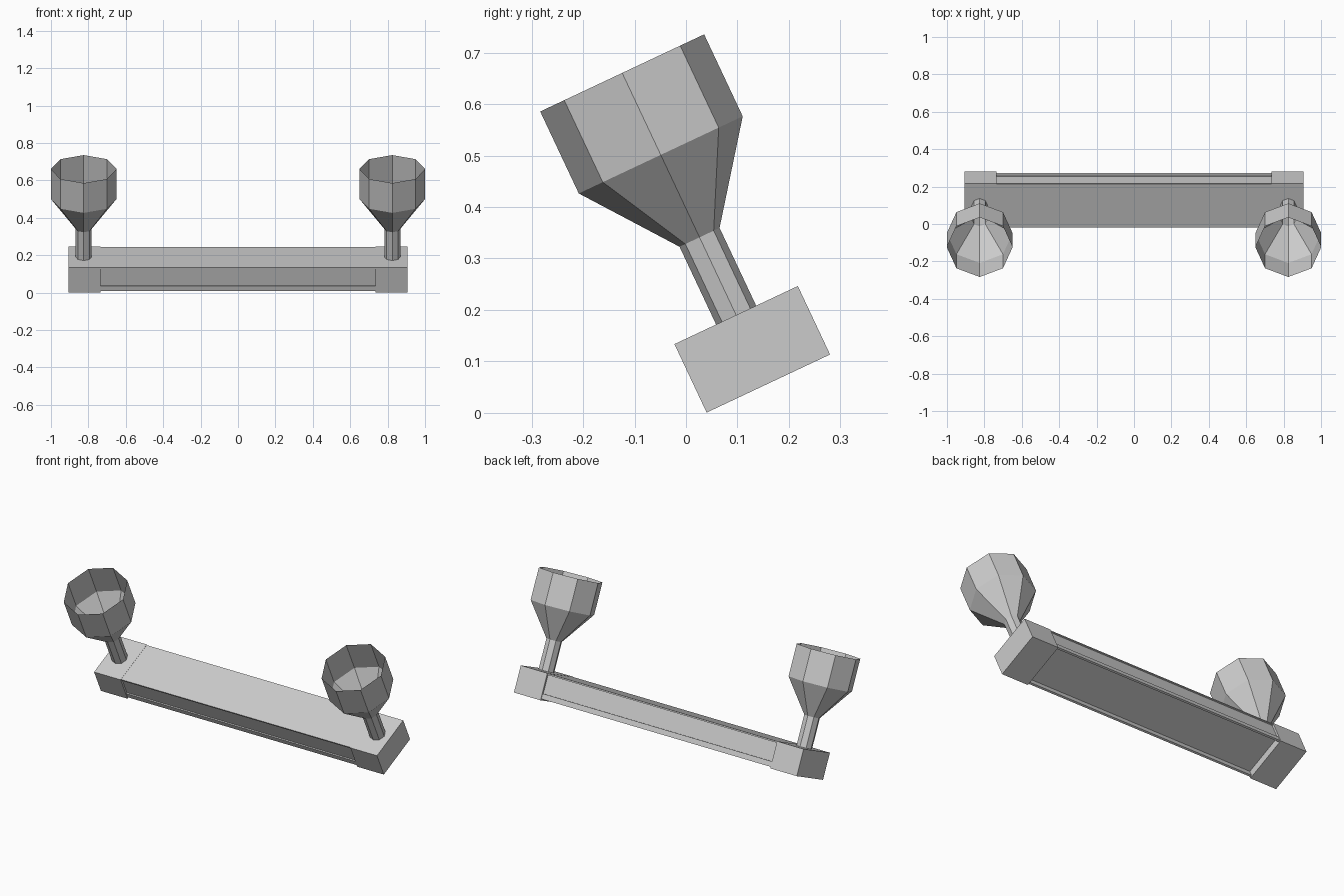
import bpy, bmesh, math
from mathutils import Matrix, Vector

if "Cube" in bpy.data.objects:
    bpy.data.objects.remove(bpy.data.objects["Cube"])

grey = bpy.data.materials.new("plain_grey")
grey.use_nodes = True
grey.diffuse_color = (0.6, 0.6, 0.6, 1)
grey.node_tree.nodes["Principled BSDF"].inputs["Base Color"].default_value = (0.6, 0.6, 0.6, 1)

# Whole assembly leans forward; local origin is the middle of the bar's underside
DEPTH, HEIGHT = 0.265, 0.147
LEAN = Matrix.Translation((0, 0.16, 0.057)) @ Matrix.Rotation(math.radians(25.2), 4, "X")


def finish(name, bm, recalc=True):
    if recalc:
        bmesh.ops.recalc_face_normals(bm, faces=bm.faces)
    bm.transform(LEAN)
    mesh = bpy.data.meshes.new(name)
    bm.to_mesh(mesh)
    bm.free()
    mesh.materials.append(grey)
    obj = bpy.data.objects.new(name, mesh)
    bpy.context.collection.objects.link(obj)
    return obj


def end_block(name, side):
    bm = bmesh.new()
    bmesh.ops.create_cube(bm, size=1)
    bm.transform(Matrix.Translation((side * 0.82, 0, HEIGHT / 2))
                 @ Matrix.Diagonal((0.17, DEPTH, HEIGHT, 1)))
    finish(name, bm)


def cup(name, side, sides=8):
    # Open thin shell: stem, flared cone, straight cup
    bm = bmesh.new()
    rings = []
    for r, h in ((0.043, 0), (0.043, 0.167), (0.176, 0.344), (0.176, 0.52)):
        rings.append([bm.verts.new((side * 0.825 + r * math.cos(a), r * math.sin(a), HEIGHT + h))
                      for a in (math.tau * i / sides for i in range(sides))])
    for low, high in zip(rings, rings[1:]):
        for i in range(sides):
            j = (i + 1) % sides
            bm.faces.new((low[i], low[j], high[j], high[i]))
    finish(name, bm, recalc=False)


# Middle bar: recessed front and back, hollow channel underneath
half = [(0.129, HEIGHT - 0.001), (0.129, 0.138), (0.122, 0.138), (0.122, 0.037),
        (0.129, 0.037), (0.129, 0.008), (0.118, 0.008), (0.118, 0.04)]
outline = half + [(-y, z) for y, z in reversed(half)]
bm = bmesh.new()
face = bm.faces.new([bm.verts.new((-0.735, y, z)) for y, z in outline])
side = bmesh.ops.extrude_face_region(bm, geom=[face])
bmesh.ops.translate(bm, vec=Vector((1.47, 0, 0)),
                    verts=[v for v in side["geom"] if isinstance(v, bmesh.types.BMVert)])
finish("middle_bar", bm)

for label, side in (("left", 1), ("right", -1)):
    end_block(label + "_end_block", side)
    cup(label + "_cup", side)
